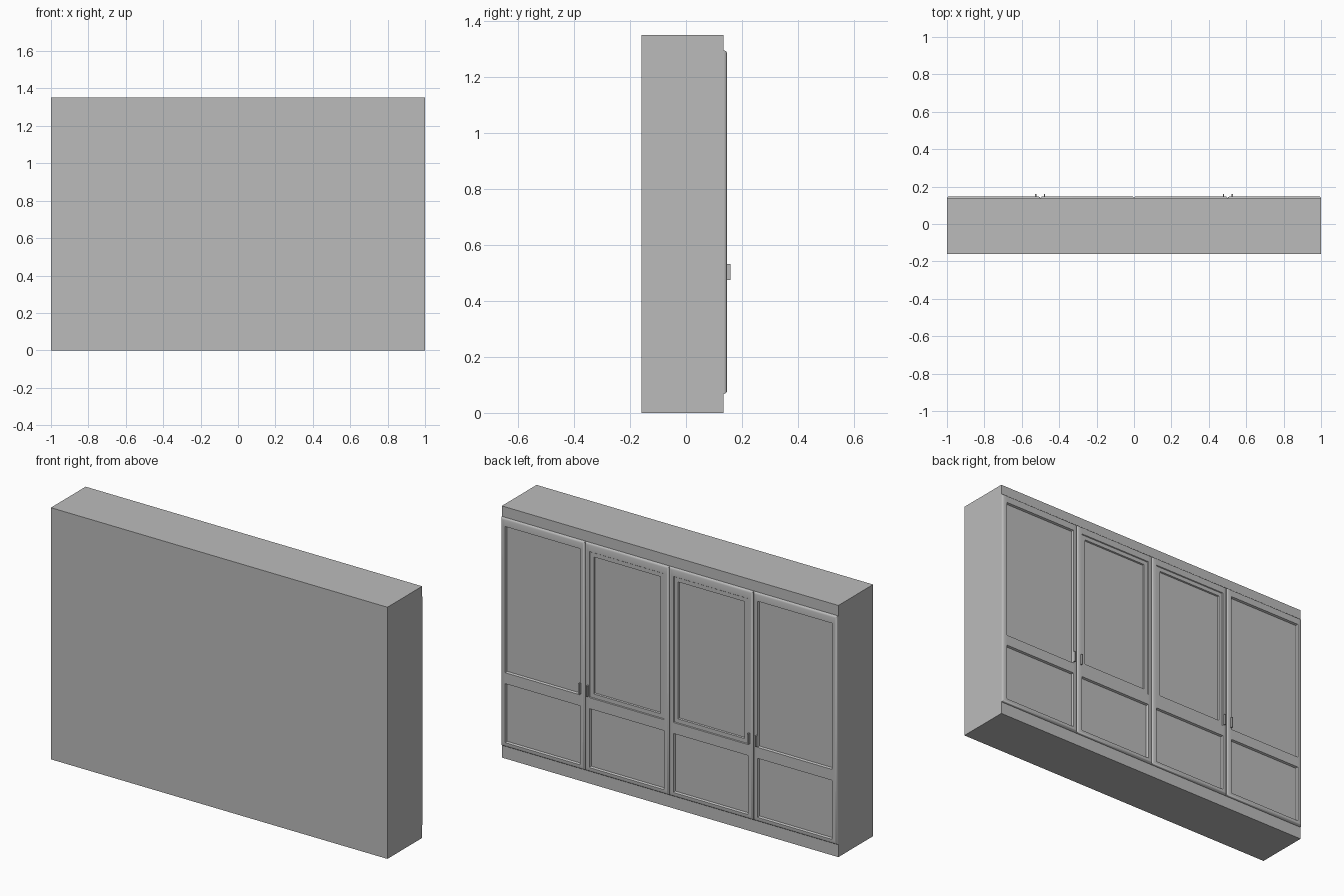
import bpy, bmesh, math
from mathutils import Matrix, Vector

if "Cube" in bpy.data.objects:
    bpy.data.objects.remove(bpy.data.objects["Cube"], do_unlink=True)

GREY = (0.5, 0.5, 0.5, 1.0)
grey = bpy.data.materials.new("plain_grey")
grey.use_nodes = True
grey.diffuse_color = GREY
grey.node_tree.nodes["Principled BSDF"].inputs["Base Color"].default_value = GREY

BACK, FACE, DOOR_FACE = -0.16, 0.135, 0.147
DOOR_BOTTOM, DOOR_TOP = 0.068, 1.296
DOOR_W = 0.5


def box_mesh(lo, hi):
    """bmesh box spanning two opposite corners"""
    lo, hi = Vector(lo), Vector(hi)
    bm = bmesh.new()
    bmesh.ops.create_cube(bm, size=1, matrix=Matrix.Translation((lo + hi) / 2)
                          @ Matrix.Diagonal((*(hi - lo), 1)))
    return bm


def finish(bm, name):
    mesh = bpy.data.meshes.new(name)
    bm.to_mesh(mesh)
    bm.free()
    mesh.materials.append(grey)
    obj = bpy.data.objects.new(name, mesh)
    bpy.context.collection.objects.link(obj)
    return obj


def front_faces(bm):
    return [f for f in bm.faces if f.normal.y > 0.99
            and abs(f.calc_center_median().y - DOOR_FACE) < 1e-4]


def door(name, centre, framed):
    """door with rounded front edges and two sunken panels"""
    half = DOOR_W / 2
    bm = box_mesh((centre - half, FACE, DOOR_BOTTOM), (centre + half, DOOR_FACE, DOOR_TOP))
    bm.normal_update()
    bmesh.ops.bevel(bm, geom=list(front_faces(bm)[0].edges), offset=0.0115,
                    segments=3, profile=0.5, affect='EDGES')
    bm.normal_update()

    # Cut the panel outlines into the front
    side = half - 0.028
    rails = (0.092, 0.409, 0.468, 1.253)
    cuts = [((centre + s * side, 0, 0), (1, 0, 0)) for s in (-1, 1)]
    cuts += [((0, 0, z), (0, 0, 1)) for z in rails]
    for point, normal in cuts:
        faces = front_faces(bm)
        geom = set(faces)
        for f in faces:
            geom.update(f.edges)
            geom.update(f.verts)
        bmesh.ops.bisect_plane(bm, geom=list(geom), plane_co=point, plane_no=normal)
        bm.normal_update()

    # Sink the panels
    def panel(z_lo, z_hi):
        for f in front_faces(bm):
            c = f.calc_center_median()
            if abs(c.x - centre) < side and z_lo < c.z < z_hi:
                return f

    lower = panel(rails[0], rails[1])
    upper = panel(rails[2], rails[3])
    bmesh.ops.inset_individual(bm, faces=[lower], thickness=0.006, depth=-0.011)
    if framed:
        bmesh.ops.inset_individual(bm, faces=[upper], thickness=0.004, depth=-0.004)
        bmesh.ops.inset_individual(bm, faces=[upper], thickness=0.031, depth=0)
        bmesh.ops.inset_individual(bm, faces=[upper], thickness=0.004, depth=-0.007)
    else:
        bmesh.ops.inset_individual(bm, faces=[upper], thickness=0.006, depth=-0.011)
    obj = finish(bm, name)
    bpy.ops.object.select_all(action='DESELECT')
    obj.select_set(True)
    bpy.context.view_layer.objects.active = obj
    bpy.ops.object.shade_smooth_by_angle(angle=math.radians(35))


# Cabinet body
finish(box_mesh((-1, BACK, 0), (1, FACE, 1.352)), "cabinet_body")

# Doors and handles, mirrored about the middle
for sign, label in ((1, "left"), (-1, "right")):
    door(label + "_outer_door", sign * 0.75, False)
    door(label + "_inner_door", sign * 0.25, True)
    for part, x in (("outer", 0.525), ("inner", 0.479)):
        finish(box_mesh((sign * x - 0.0035, DOOR_FACE - 0.003, 0.475),
                        (sign * x + 0.0035, 0.16, 0.533)), f"{label}_{part}_handle")
